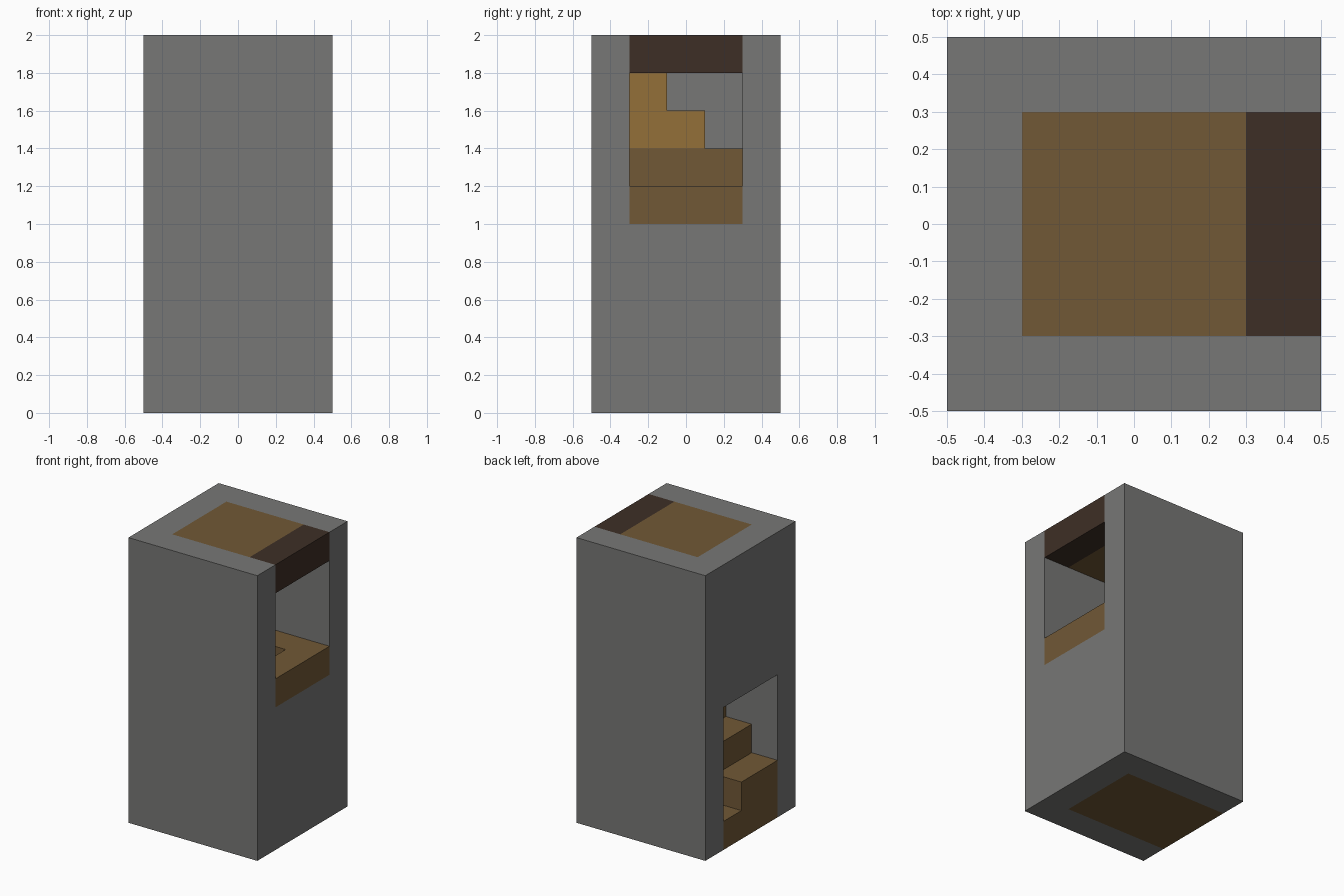
import bpy
import bmesh

cube = bpy.data.objects.get("Cube")
if cube:
    bpy.data.objects.remove(cube, do_unlink=True)


def material(name, rgb):
    mat = bpy.data.materials.new(name)
    mat.use_nodes = True
    color = (*rgb, 1)
    mat.diffuse_color = color
    mat.node_tree.nodes["Principled BSDF"].inputs["Base Color"].default_value = color
    return mat


STONE = material("grey stone", (0.185, 0.185, 0.18))
WOOD = material("brown wood", (0.165, 0.098, 0.037))
LIGHT = material("light wood", (0.295, 0.16, 0.04))
DARK = material("dark wood", (0.048, 0.028, 0.019))


def prism(name, profile, y0, y1, mat):
    """Extrude an x-z outline from y0 to y1."""
    bm = bmesh.new()
    face = bm.faces.new([bm.verts.new((x, y0, z)) for x, z in profile])
    out = bmesh.ops.extrude_face_region(bm, geom=[face])
    moved = [v for v in out["geom"] if isinstance(v, bmesh.types.BMVert)]
    bmesh.ops.translate(bm, verts=moved, vec=(0, y1 - y0, 0))
    bmesh.ops.recalc_face_normals(bm, faces=bm.faces)
    mesh = bpy.data.meshes.new(name)
    bm.to_mesh(mesh)
    bm.free()
    mesh.materials.append(mat)
    obj = bpy.data.objects.new(name, mesh)
    bpy.context.collection.objects.link(obj)
    return obj


def block(name, x, y, z, mat):
    outline = [(x[0], z[0]), (x[1], z[0]), (x[1], z[1]), (x[0], z[1])]
    return prism(name, outline, y[0], y[1], mat)


IN = (-0.3, 0.3)

# Stone tower, cut by one shaft with a low doorway and a high doorway
tower = block("tower_walls", (-0.5, 0.5), (-0.5, 0.5), (0, 2), STONE)
shaft = prism("shaft_cutter", [(-0.6, -0.1), (0.3, -0.1), (0.3, 1), (0.6, 1),
                               (0.6, 2.1), (-0.3, 2.1), (-0.3, 1), (-0.6, 1)],
              *IN, STONE)
cut = tower.modifiers.new("shaft", "BOOLEAN")
cut.operation = "DIFFERENCE"
cut.solver = "EXACT"
cut.object = shaft
bpy.context.view_layer.update()
graph = bpy.context.evaluated_depsgraph_get()
tower.data = bpy.data.meshes.new_from_object(tower.evaluated_get(graph))
tower.modifiers.clear()
bpy.data.objects.remove(shaft, do_unlink=True)

# Floor and lower flight, climbing from the low doorway
block("floor", (-0.5, 0.3), IN, (0, 0.2), WOOD)
block("doorway_step", (-0.5, -0.3), (-0.3, 0.1), (0.2, 0.4), WOOD)
block("lower_step_1", (-0.3, -0.1), (-0.3, 0.1), (0.2, 0.6), WOOD)
block("lower_step_2", (-0.1, 0.1), (-0.3, -0.1), (0.2, 0.8), WOOD)
block("lower_step_3", (0.1, 0.3), (-0.3, 0.1), (0.2, 1.0), WOOD)

# Landing at the high doorway
block("doorway_landing", (0.3, 0.5), IN, (1.0, 1.2), WOOD)
block("corner_landing", (-0.1, 0.3), (0.1, 0.3), (1.0, 1.2), WOOD)

# Upper flight up to the roof
block("upper_step_base", (-0.3, -0.1), IN, (1.2, 1.4), WOOD)
for i in range(2):
    block(f"upper_step_{i + 1}", (-0.3, -0.1), (-0.3, 0.1 - 0.2 * i),
          (1.4 + 0.2 * i, 1.6 + 0.2 * i), LIGHT)

# Roof panel and the dark lintel over the high doorway
block("roof_panel", IN, IN, (1.8, 2.0), WOOD)
block("doorway_lintel", (0.3, 0.5), IN, (1.8, 2.0), DARK)
